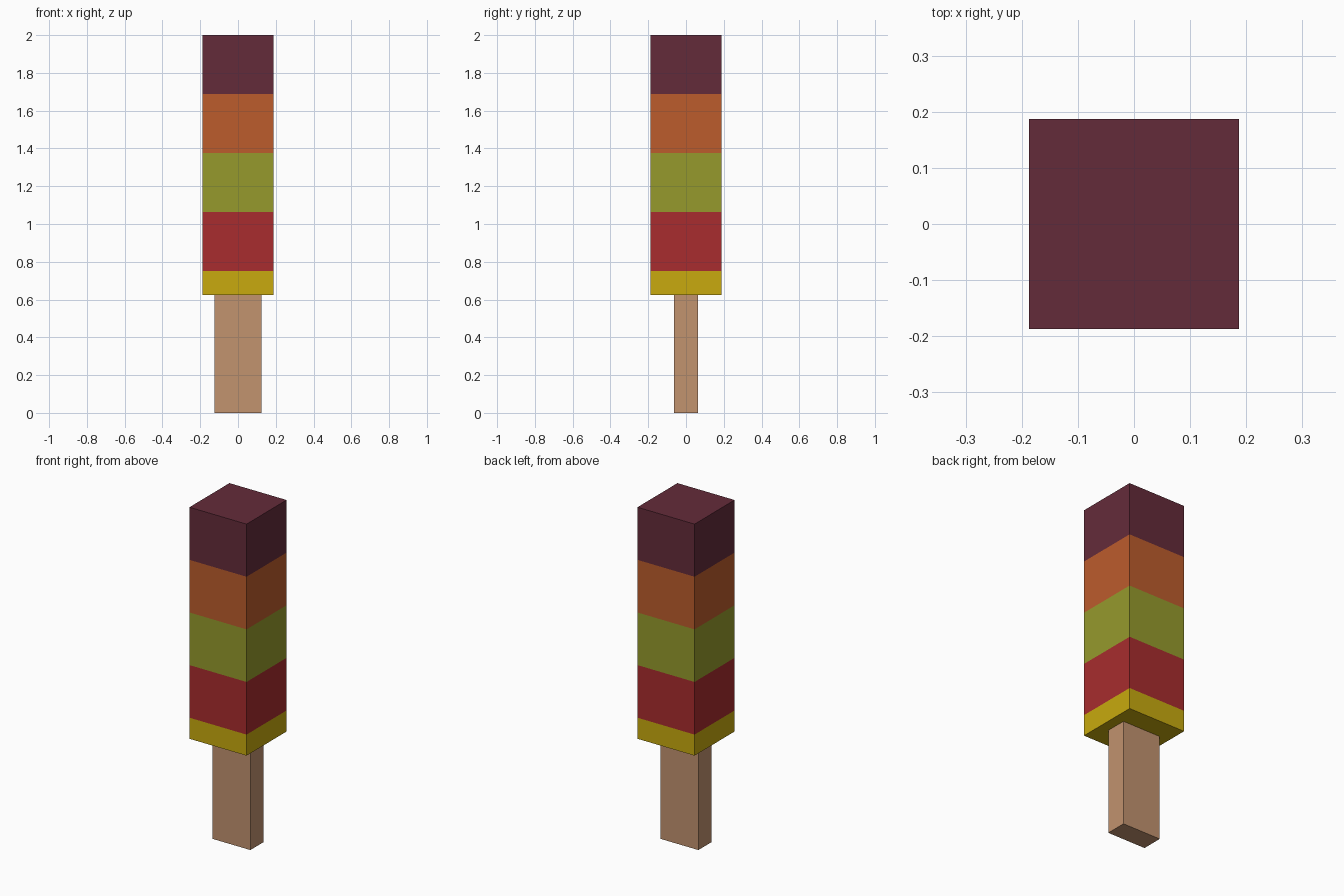
import bpy
import bmesh

if "Cube" in bpy.data.objects:
    bpy.data.objects.remove(bpy.data.objects["Cube"])


def lin(c):
    c /= 255
    return c / 12.92 if c <= 0.04045 else ((c + 0.055) / 1.055) ** 2.4


def material(name, rgb):
    m = bpy.data.materials.new(name)
    m.diffuse_color = (*[lin(c) for c in rgb], 1)
    m.use_nodes = True
    m.node_tree.nodes["Principled BSDF"].inputs["Base Color"].default_value = m.diffuse_color
    return m


def box(name, sx, sy, z0, z1, mats):
    bm = bmesh.new()
    bmesh.ops.create_cube(bm, size=1)
    for v in bm.verts:
        v.co = (v.co.x * sx, v.co.y * sy, z0 if v.co.z < 0 else z1)
    me = bpy.data.meshes.new(name)
    bm.to_mesh(me)
    bm.free()
    for m in mats:
        me.materials.append(m)
    ob = bpy.data.objects.new(name, me)
    bpy.context.collection.objects.link(ob)
    return ob


# Wooden stick
box("stick", 0.25, 0.125, 0, 0.625, [material("wood", (194, 147, 111))])

# Ice body, cut into flavour bands by height
bands = [0.75, 1.0625, 1.375, 1.6875]
flavours = [material("yellow", (200, 170, 14)), material("red", (168, 44, 46)),
            material("green", (150, 154, 44)), material("orange", (188, 92, 44)),
            material("maroon", (100, 43, 58))]
body = box("ice_body", 0.375, 0.375, 0.625, 2, flavours)
bm = bmesh.new()
bm.from_mesh(body.data)
for z in bands:
    bmesh.ops.bisect_plane(bm, geom=bm.verts[:] + bm.edges[:] + bm.faces[:],
                           plane_co=(0, 0, z), plane_no=(0, 0, 1))
for f in bm.faces:
    f.material_index = sum(f.calc_center_median().z > z for z in bands)
bm.to_mesh(body.data)
bm.free()
